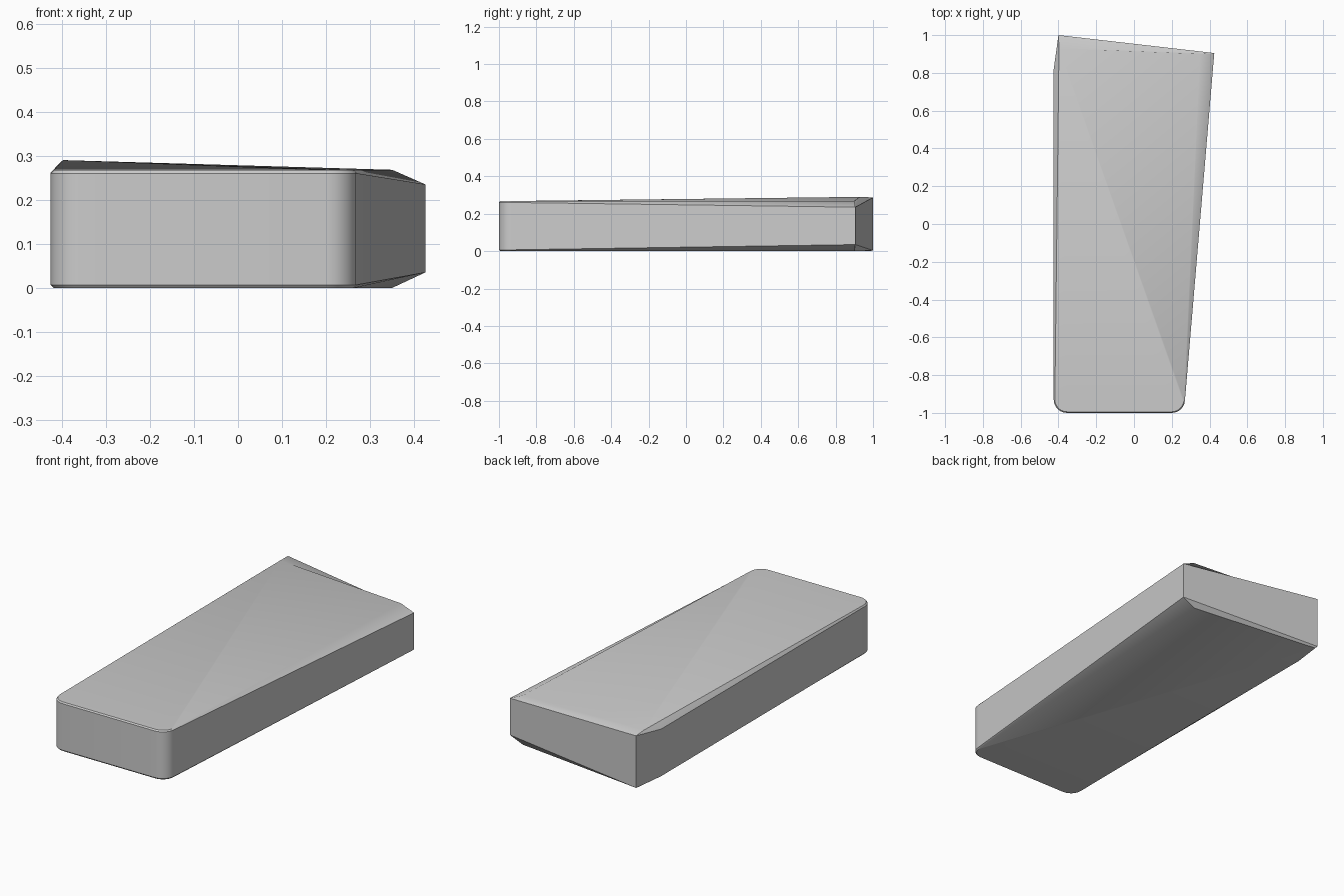
import bpy, bmesh
from math import cos, sin, radians

if "Cube" in bpy.data.objects:
    bpy.data.objects.remove(bpy.data.objects["Cube"])


def arc(cx, cy, r, start, n=6):
    """Quarter-circle corner in plan view."""
    return [(cx + r * cos(radians(start + 90 * i / n)),
             cy + r * sin(radians(start + 90 * i / n))) for i in range(n + 1)]


def ring(inset, z, rear):
    """Plan outline: rounded front corners, then right, left and side rear points."""
    r = 0.07 - inset
    front = arc(-0.355, -0.93, r, 180) + arc(0.2, -0.93, r, 270)
    return [(x, y, z) for x, y in front] + rear


# Outline levels from the underside to the top
levels = [
    ring(0.006, 0.0, [(0.35, 0.90, 0.0), (-0.397, 0.985, 0.0), (-0.41, 0.82, 0.0)]),
    ring(0.0, 0.007, [(0.425, 0.905, 0.035), (-0.40, 1.0, 0.004), (-0.425, 0.82, 0.006)]),
    ring(0.0, 0.26, [(0.425, 0.905, 0.235), (-0.40, 1.0, 0.287), (-0.425, 0.82, 0.262)]),
    ring(0.006, 0.267, [(0.35, 0.90, 0.268), (-0.397, 0.93, 0.29), (-0.403, 0.82, 0.285)]),
]

bm = bmesh.new()
rings = [[bm.verts.new(p) for p in lv] for lv in levels]
n = len(rings[0])

# Side wall and edge chamfers
for a, b in zip(rings, rings[1:]):
    for i in range(n):
        j = (i + 1) % n
        bm.faces.new((a[i], a[j], b[j], b[i]))

# Top and underside, fanned from the left rear corner
for cap in (rings[0], rings[-1]):
    fan = cap[n - 2:] + cap[:n - 2]
    for i in range(1, n - 1):
        bm.faces.new((fan[0], fan[i], fan[i + 1]))

bmesh.ops.recalc_face_normals(bm, faces=bm.faces)
mesh = bpy.data.meshes.new("tapered_block")
bm.to_mesh(mesh)
bm.free()
obj = bpy.data.objects.new("tapered_block", mesh)
bpy.context.collection.objects.link(obj)
bpy.context.view_layer.objects.active = obj
obj.select_set(True)
bpy.ops.object.shade_smooth_by_angle(angle=radians(30))
